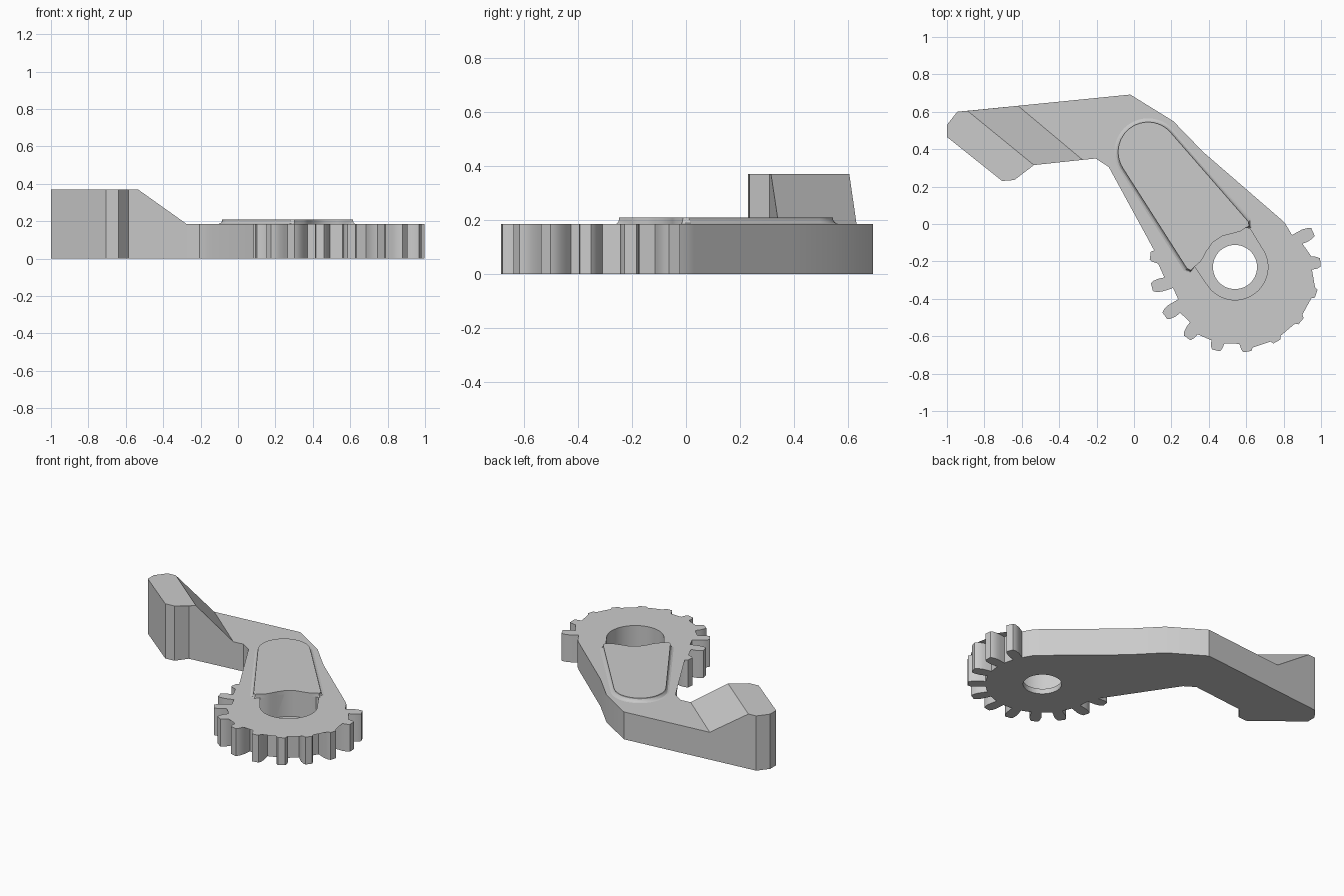
import bpy, bmesh
from math import sin, cos, radians, pi

if "Cube" in bpy.data.objects:
    bpy.data.objects.remove(bpy.data.objects["Cube"])

GX, GY = 0.54, -0.23          # gear centre
T = 0.185                     # plate thickness


def polar(cx, cy, r, deg):
    a = radians(deg)
    return (cx + r * cos(a), cy + r * sin(a))


def loft(name, layers, skip=()):
    """Stack (outline, z) layers into a solid; skip lists side faces to leave open."""
    bm = bmesh.new()
    loops = [[bm.verts.new((x, y, z)) for x, y in pts] for pts, z in layers]
    n = len(loops[0])
    for a, b in zip(loops, loops[1:]):
        for i in range(n):
            if (i, a is loops[0]) not in skip:
                j = (i + 1) % n
                bm.faces.new((a[i], a[j], b[j], b[i]))
    caps = [bm.faces.new(loops[0][::-1]), bm.faces.new(loops[-1])]
    bmesh.ops.triangulate(bm, faces=caps)
    if not skip:
        bmesh.ops.recalc_face_normals(bm, faces=bm.faces)
    me = bpy.data.meshes.new(name)
    bm.to_mesh(me)
    bm.free()
    ob = bpy.data.objects.new(name, me)
    bpy.context.collection.objects.link(ob)
    return ob


def cut(ob, cutter):
    m = ob.modifiers.new("cut", 'BOOLEAN')
    m.operation, m.solver, m.object = 'DIFFERENCE', 'EXACT', cutter
    bpy.context.view_layer.objects.active = ob
    bpy.ops.object.modifier_apply(modifier=m.name)
    bpy.data.objects.remove(cutter)


def smooth(ob):
    bpy.ops.object.select_all(action='DESELECT')
    ob.select_set(True)
    bpy.context.view_layer.objects.active = ob
    bpy.ops.object.shade_smooth_by_angle(angle=radians(25))


# gear sector: 11 of 17 teeth, then the bent arm outline
tooth = [(0.348, -0.031), (0.38, -0.034), (0.41, -0.036), (0.44, -0.031), (0.457, -0.022),
         (0.457, 0.022), (0.44, 0.031), (0.41, 0.036), (0.38, 0.034), (0.348, 0.031)]
outline = []
for k in range(-5, 6):
    a = radians(-81.7 + k * 360 / 17)
    outline += [(GX + r * cos(a) - w * sin(a), GY + r * sin(a) + w * cos(a)) for r, w in tooth]
outline += [(0.81, 0.0), (0.78, 0.03), (0.37, 0.385), (0.21, 0.55), (-0.02, 0.692),
            (-0.62, 0.632), (-0.275, 0.343), (-0.205, 0.35), (-0.135, 0.305), (0.165, -0.145)]
body = loft("gear_arm", [(outline, 0), (outline, T)])

# curved edge shared by the pad and the bearing recess, left to right
edge = [(0.325, -0.227), (0.352, -0.205), (0.37, -0.18), (0.388, -0.145), (0.42, -0.10),
        (0.47, -0.065), (0.53, -0.05), (0.572, -0.038), (0.597, -0.02)]

# bearing recess and through hole
recess = [polar(GX, GY, 0.176, 37 - i * 182 / 40) for i in range(41)] + edge + [(0.62, -0.025)]
recess.reverse()
cut(body, loft("recess_cutter", [(recess, 0.035), (recess, 0.3)]))
hole = [polar(GX, GY, 0.118, i * 7.5) for i in range(48)]
cut(body, loft("hole_cutter", [(hole, -0.1), (hole, 0.3)]))
smooth(body)

# raised hook end with a ramp, open where it meets the arm
low = [(-0.62, 0.632), (-0.945, 0.6), (-1, 0.53), (-1, 0.465), (-0.705, 0.23),
       (-0.64, 0.235), (-0.585, 0.31), (-0.275, 0.343)]
high = [(-0.89, 0.605)] + low[1:-1] + [(-0.535, 0.315)]
loft("hook_end", [(low, 0), (low, T), (high, 0.37)], skip={(7, True)})


# tapered pad with a small fillet at its foot
def pad_outline(d):
    pts = [polar(0.075, 0.385, 0.16 + d, 43 + i * 169 / 24) for i in range(25)]
    pts += [(0.283 - 0.85 * d, -0.238 - 0.53 * d), (0.303 - 0.2 * d, -0.248 - 0.6 * d)]
    pts += edge
    pts += [(0.615 + 0.6 * d, -0.012 - 0.3 * d), (0.612 + 0.73 * d, 0.012 + 0.68 * d)]
    return pts


pad = loft("raised_pad", [(pad_outline(d), z) for d, z in
                          ((0.02, T), (0.01, T + 0.003), (0.004, T + 0.009), (0, T + 0.017), (0, 0.21))])
smooth(pad)
